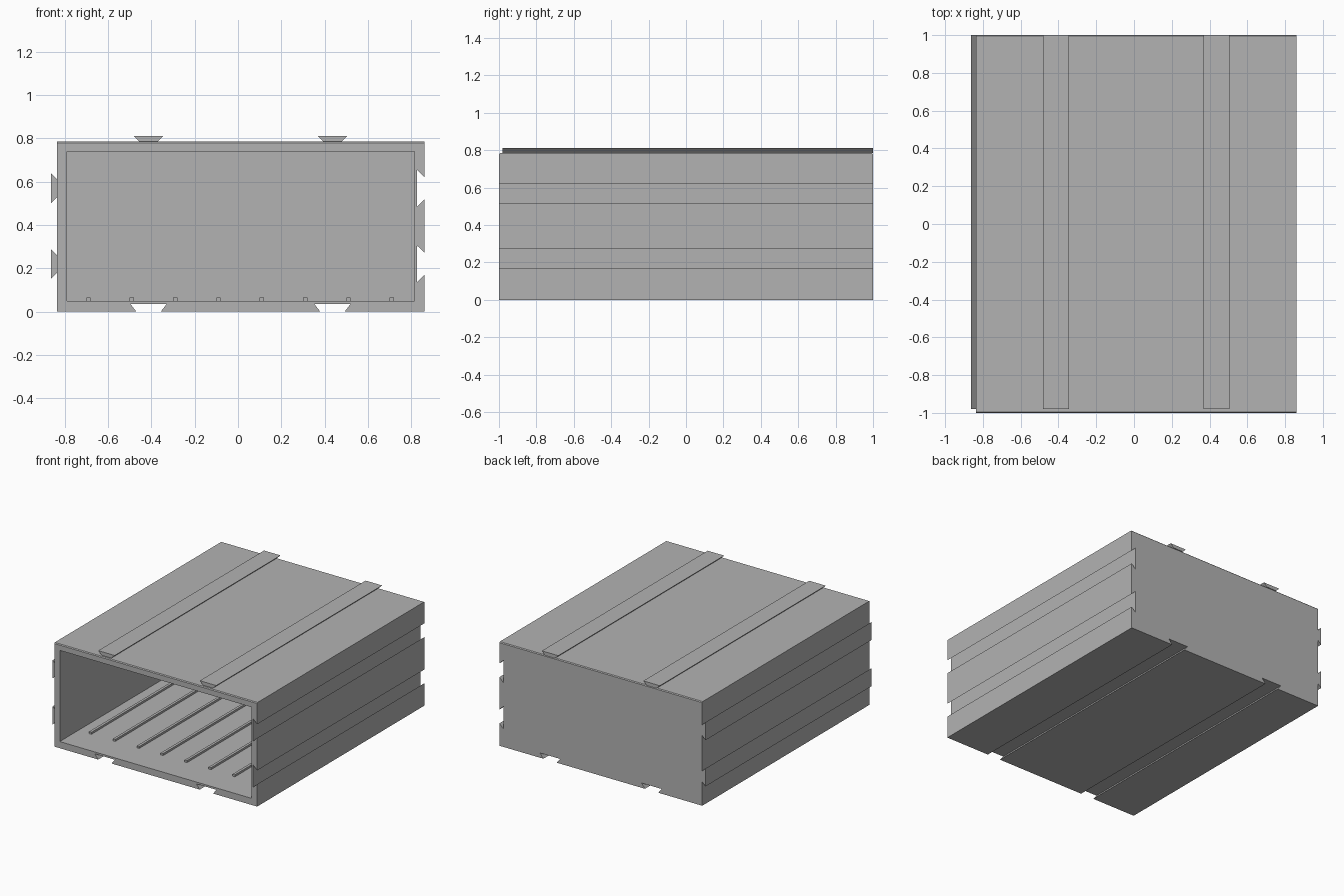
import bpy, bmesh

cube = bpy.data.objects.get("Cube")
if cube:
    bpy.data.objects.remove(cube, do_unlink=True)

grey = bpy.data.materials.new("plain_grey")
grey.use_nodes = True
tone = (0.45, 0.45, 0.45, 1)
grey.diffuse_color = tone
grey.node_tree.nodes["Principled BSDF"].inputs["Base Color"].default_value = tone

LEFT, RIGHT, TOP = -0.836, 0.86, 0.785
BACK, FRONT, WALL = 1.0, -1.0, 0.047
FLOOR = 0.05
ACROSS = (-0.413, 0.436)      # joint centres along x
UPWARD = (0.221, 0.57)        # joint centres along z


def prism(name, profile, y0, y1, chamfer=0):
    """Extrude an xz profile along y, optionally chamfering its top end edges."""
    bm = bmesh.new()
    face = bm.faces.new([bm.verts.new((x, y0, z)) for x, z in profile])
    ext = bmesh.ops.extrude_face_region(bm, geom=[face])
    for v in ext["geom"]:
        if isinstance(v, bmesh.types.BMVert):
            v.co.y = y1
    bmesh.ops.recalc_face_normals(bm, faces=bm.faces)
    if chamfer:
        ends = [e for e in bm.edges
                if all(abs(v.co.z - TOP) < 1e-4 for v in e.verts)
                and abs(e.verts[0].co.y - e.verts[1].co.y) < 1e-4]
        bmesh.ops.bevel(bm, geom=ends, offset=chamfer, segments=1, affect="EDGES")
    mesh = bpy.data.meshes.new(name)
    bm.to_mesh(mesh)
    bm.free()
    mesh.materials.append(grey)
    obj = bpy.data.objects.new(name, mesh)
    bpy.context.collection.objects.link(obj)
    return obj


def box(name, x0, x1, y0, y1, z0, z1):
    return prism(name, [(x0, z0), (x1, z0), (x1, z1), (x0, z1)], y0, y1)


# Case outline with dovetail grooves in the underside and the left side
outline = [(LEFT, 0)]
for c in ACROSS:
    outline += [(c - 0.056, 0), (c - 0.084, 0.036), (c + 0.084, 0.036), (c + 0.056, 0)]
outline.append((RIGHT, 0))
for c in UPWARD:
    outline += [(RIGHT, c - 0.052), (RIGHT - 0.033, c - 0.084),
                (RIGHT - 0.033, c + 0.084), (RIGHT, c + 0.052)]
outline += [(RIGHT, TOP), (LEFT, TOP)]
case = prism("case", outline, FRONT, BACK, chamfer=0.006)

# Open front cavity
cavity = box("cavity_cutter", -0.79, 0.814, FRONT - 0.1, BACK - WALL, FLOOR, 0.739)
cavity.hide_render = True
cavity.hide_set(True)
cut = case.modifiers.new("cavity", "BOOLEAN")
cut.operation = "DIFFERENCE"
cut.solver = "EXACT"
cut.object = cavity

# Dovetail rails on the top and the right side
for i, c in enumerate(ACROSS, 1):
    prism(f"top_rail_{i}", [(c - 0.041, TOP), (c + 0.041, TOP),
                            (c + 0.069, TOP + 0.027), (c - 0.069, TOP + 0.027)],
          FRONT + 0.02, BACK)
for i, c in enumerate(UPWARD, 1):
    prism(f"side_rail_{i}", [(LEFT, c - 0.041), (LEFT, c + 0.041),
                             (LEFT - 0.027, c + 0.068), (LEFT - 0.027, c - 0.068)],
          FRONT + 0.02, BACK)

# Raised ribs on the cavity floor
for i in range(8):
    x = -0.69 + 0.2 * i
    box(f"floor_rib_{i + 1}", x - 0.01, x + 0.01, -0.78, BACK - WALL,
        FLOOR - 0.002, FLOOR + 0.015)
